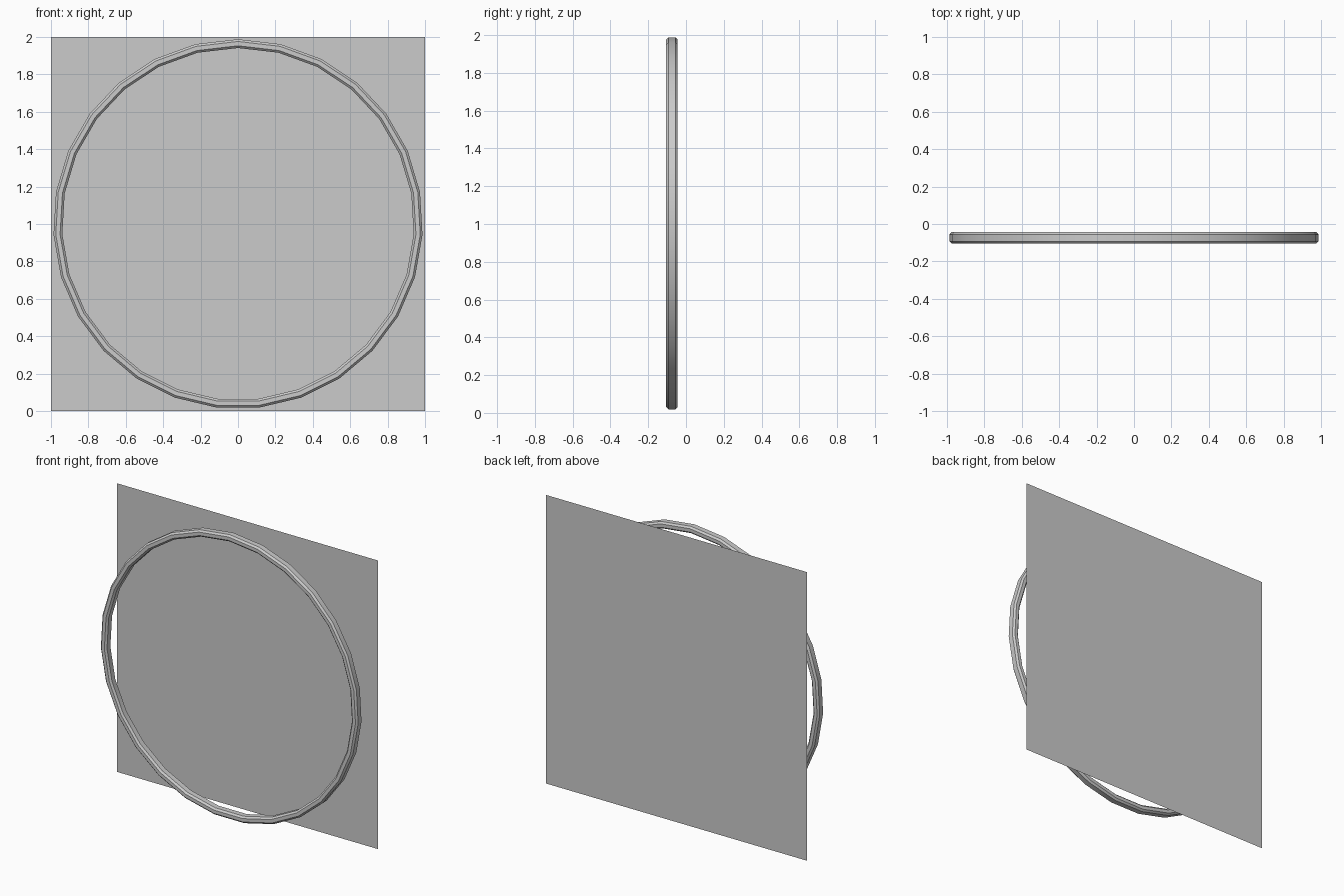
import bpy, bmesh, math

if "Cube" in bpy.data.objects:
    bpy.data.objects.remove(bpy.data.objects["Cube"])

SEGMENTS = 27          # sides around the ring, one corner at the top
CENTRE_Z = 1.0
Y_FRONT, Y_BACK = -0.105, -0.044
R_IN, R_OUT = 0.941, 0.988
CH = 0.012             # chamfer of the ring's cross-section


def add_object(name, bm):
    mesh = bpy.data.meshes.new(name)
    bm.to_mesh(mesh)
    bm.free()
    obj = bpy.data.objects.new(name, mesh)
    bpy.context.collection.objects.link(obj)
    return obj


# Back panel: a single square sheet facing front
bm = bmesh.new()
corners = [(-1, 0), (1, 0), (1, 2), (-1, 2)]
bm.faces.new([bm.verts.new((x, 0.105, z)) for x, z in corners])
add_object("back_panel", bm)

# Ring: chamfered rectangular section swept around a circle
section = [
    (R_IN + CH, Y_FRONT), (R_OUT - CH, Y_FRONT),
    (R_OUT, Y_FRONT + CH), (R_OUT, Y_BACK - CH),
    (R_OUT - CH, Y_BACK), (R_IN + CH, Y_BACK),
    (R_IN, Y_BACK - CH), (R_IN, Y_FRONT + CH),
]
bm = bmesh.new()
loops = []
for i in range(SEGMENTS):
    a = math.tau * i / SEGMENTS
    loops.append([bm.verts.new((r * math.sin(a), y, CENTRE_Z + r * math.cos(a)))
                  for r, y in section])
n = len(section)
for i in range(SEGMENTS):
    p, q = loops[i], loops[(i + 1) % SEGMENTS]
    for j in range(n):
        k = (j + 1) % n
        bm.faces.new((p[j], p[k], q[k], q[j]))
bmesh.ops.recalc_face_normals(bm, faces=bm.faces[:])
ring = add_object("ring", bm)

# Smooth around the ring, crisp chamfer edges
bpy.context.view_layer.objects.active = ring
ring.select_set(True)
bpy.ops.object.shade_smooth_by_angle(angle=math.radians(30))
